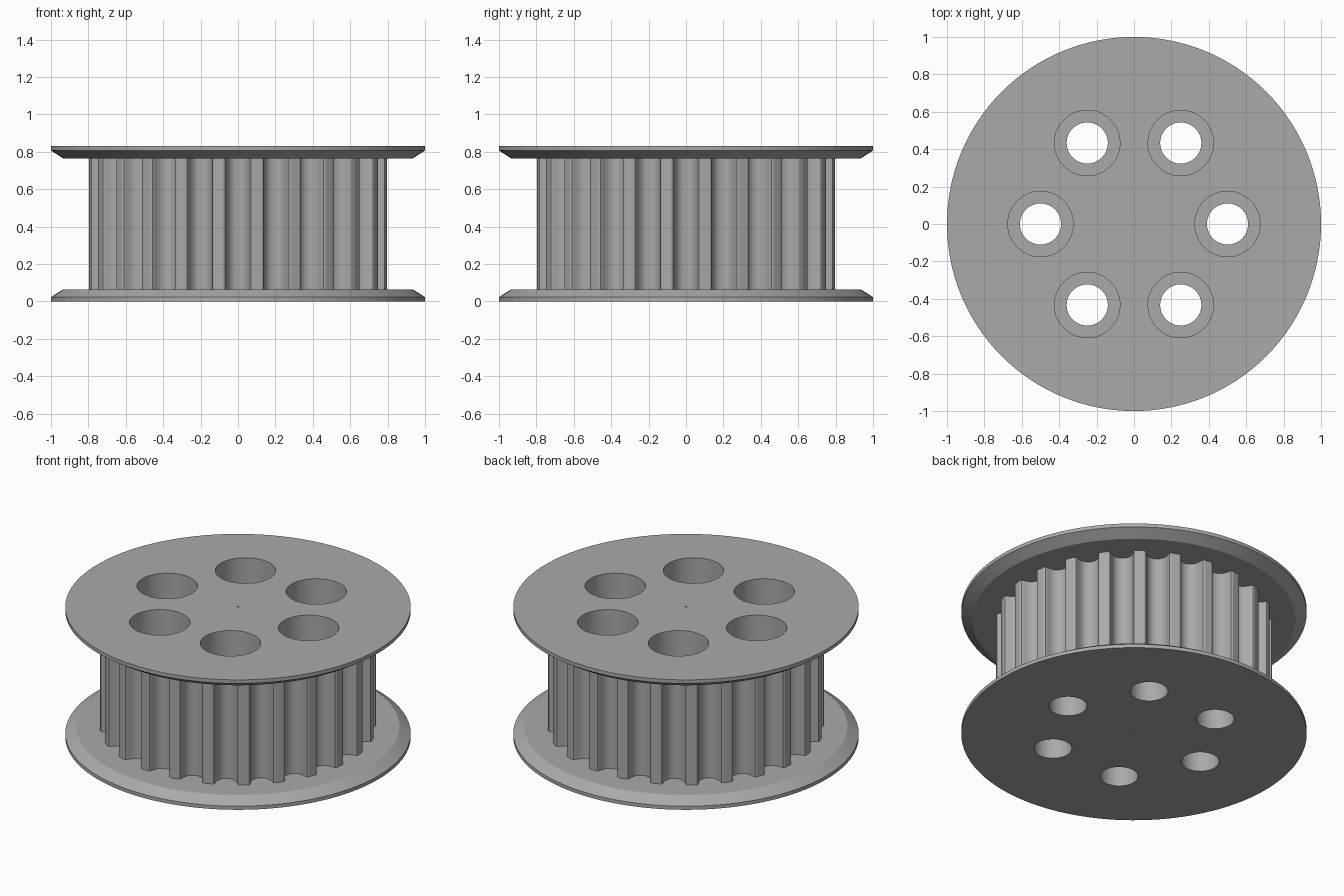
import bpy, bmesh, math

if "Cube" in bpy.data.objects:
    bpy.data.objects.remove(bpy.data.objects["Cube"])

TEETH, HUB_R, HEIGHT = 24, 0.80, 0.83
SEG = 128

metal = bpy.data.materials.new("grey_metal")
metal.diffuse_color = (0.40, 0.40, 0.40, 1)
metal.use_nodes = True
metal.node_tree.nodes["Principled BSDF"].inputs["Base Color"].default_value = metal.diffuse_color


def make_object(name, bm):
    bmesh.ops.recalc_face_normals(bm, faces=bm.faces)
    mesh = bpy.data.meshes.new(name)
    bm.to_mesh(mesh)
    bm.free()
    mesh.materials.append(metal)
    obj = bpy.data.objects.new(name, mesh)
    bpy.context.collection.objects.link(obj)
    return obj


def stack(name, rings):
    """Closed solid from a stack of (outline, z) rings with equal point counts."""
    bm = bmesh.new()
    loops = [[bm.verts.new((x, y, z)) for x, y in pts] for pts, z in rings]
    n = len(loops[0])
    for a, b in zip(loops, loops[1:]):
        for i in range(n):
            j = (i + 1) % n
            bm.faces.new((a[i], a[j], b[j], b[i]))
    bm.faces.new(loops[0][::-1])
    bm.faces.new(loops[-1])
    return make_object(name, bm)


def circle(r, n=SEG, cx=0, cy=0):
    return [(cx + r * math.cos(math.tau * i / n), cy + r * math.sin(math.tau * i / n))
            for i in range(n)]


def combine(target, tool, operation):
    mod = target.modifiers.new(operation.lower(), 'BOOLEAN')
    mod.operation, mod.object, mod.solver = operation, tool, 'EXACT'
    bpy.context.view_layer.objects.active = target
    bpy.ops.object.modifier_apply(modifier=mod.name)
    bpy.data.objects.remove(tool)


# Toothed hub: rounded belt grooves between narrow lands
half = [(0.081, 0), (0.070, 0.004), (0.065, 0.014), (0.0627, 0.026), (0.059, 0.037),
        (0.0547, 0.048), (0.049, 0.0585), (0.039, 0.069), (0.027, 0.0766), (0.0138, 0.0813)]
groove = [(-w, d) for w, d in half] + [(0, 0.0828)] + [(w, d) for w, d in reversed(half)]
mouth = math.sqrt(HUB_R ** 2 - half[0][0] ** 2)
outline = []
for k in range(TEETH):
    a = math.tau * k / TEETH
    for w, d in groove:
        r = mouth - d
        outline.append((r * math.cos(a) - w * math.sin(a), r * math.sin(a) + w * math.cos(a)))
    land = a + math.pi / TEETH
    outline.append((HUB_R * math.cos(land), HUB_R * math.sin(land)))
pulley = stack("pulley_body", [(outline, 0.03), (outline, HEIGHT - 0.03)])

# Chamfered flanges, mirrored top and bottom
edge = [(1.0, 0.0), (1.0, 0.023), (0.935, 0.065)]
combine(pulley, stack("bottom_flange", [(circle(r), z) for r, z in edge]), 'UNION')
combine(pulley, stack("top_flange", [(circle(r), HEIGHT - z) for r, z in reversed(edge)]), 'UNION')

# Six stepped bolt holes: narrow below, wide counterbore above
for k in range(6):
    a = math.tau * k / 6
    cx, cy = 0.5 * math.cos(a), 0.5 * math.sin(a)
    narrow, wide = circle(0.11, 64, cx, cy), circle(0.175, 64, cx, cy)
    cutter = stack("bolt_hole", [(narrow, -0.1), (narrow, 0.40), (wide, 0.40), (wide, 1.0)])
    combine(pulley, cutter, 'DIFFERENCE')

# Pin-sized centre bore
pin = circle(0.005, 12)
combine(pulley, stack("centre_bore", [(pin, -0.1), (pin, 1.0)]), 'DIFFERENCE')

bpy.ops.object.select_all(action='DESELECT')
pulley.select_set(True)
bpy.context.view_layer.objects.active = pulley
bpy.ops.object.shade_smooth_by_angle(angle=math.radians(25))
